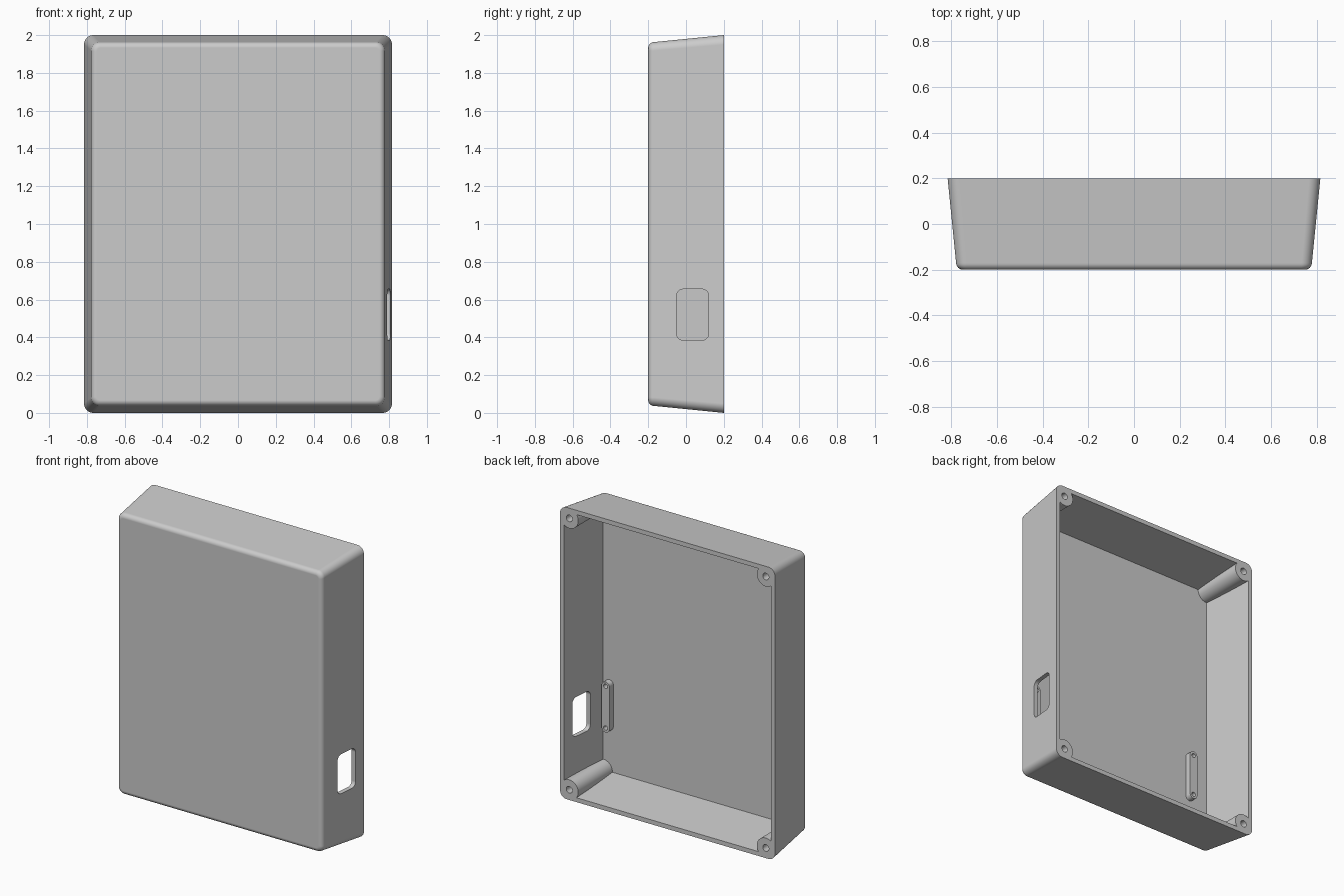
import bpy, bmesh, math

if "Cube" in bpy.data.objects:
    bpy.data.objects.remove(bpy.data.objects["Cube"])

plastic = bpy.data.materials.new("plain grey plastic")
plastic.diffuse_color = (0.6, 0.6, 0.6, 1)
plastic.use_nodes = True
plastic.node_tree.nodes["Principled BSDF"].inputs["Base Color"].default_value = plastic.diffuse_color


def rounded_rect(hw, hh, r, n=8):
    """Points of a rounded rectangle centred on the origin."""
    pts = []
    for k, (sx, sy) in enumerate([(1, 1), (-1, 1), (-1, -1), (1, -1)]):
        for i in range(n + 1):
            a = math.pi / 2 * (k + i / n)
            pts.append((sx * (hw - r) + r * math.cos(a), sy * (hh - r) + r * math.sin(a)))
    return pts


def loft(name, rings):
    """Closed solid through a list of matching 3D rings."""
    bm = bmesh.new()
    loops = [[bm.verts.new(p) for p in ring] for ring in rings]
    n = len(loops[0])
    for a, b in zip(loops, loops[1:]):
        for i in range(n):
            j = (i + 1) % n
            bm.faces.new((a[i], a[j], b[j], b[i]))
    bm.faces.new(loops[0])
    bm.faces.new(loops[-1])
    bmesh.ops.remove_doubles(bm, verts=bm.verts, dist=1e-5)
    bmesh.ops.recalc_face_normals(bm, faces=bm.faces)
    me = bpy.data.meshes.new(name)
    bm.to_mesh(me)
    bm.free()
    me.materials.append(plastic)
    ob = bpy.data.objects.new(name, me)
    bpy.context.collection.objects.link(ob)
    return ob


def ring_y(inset, y, r):
    """Rounded outline of the box at depth y, inset from the rim outline."""
    return [(px, y, pz + 1) for px, pz in rounded_rect(0.815 - inset, 1 - inset, r)]


def rod(name, x, z, r, y0, y1, n=32):
    """Round rod along y."""
    c = [(x + r * math.cos(2 * math.pi * i / n), z + r * math.sin(2 * math.pi * i / n)) for i in range(n)]
    return loft(name, [[(px, y, pz) for px, pz in c] for y in (y0, y1)])


def apply_mod(ob, mod):
    bpy.context.view_layer.objects.active = ob
    bpy.ops.object.modifier_apply(modifier=mod.name)


def cut(ob, cutter):
    mod = ob.modifiers.new("cut", 'BOOLEAN')
    mod.operation, mod.solver, mod.object = 'DIFFERENCE', 'EXACT', cutter
    apply_mod(ob, mod)
    bpy.data.objects.remove(cutter)


def finish(ob):
    bpy.ops.object.select_all(action='DESELECT')
    ob.select_set(True)
    bpy.context.view_layer.objects.active = ob
    bpy.ops.object.shade_smooth_by_angle(angle=math.radians(30))
    mod = ob.modifiers.new("even normals", 'WEIGHTED_NORMAL')
    mod.keep_sharp = True
    apply_mod(ob, mod)


# Tapered outer shell with a rounded front edge
rings = [ring_y(0, 0.2, 0.05)]
F = 0.03
for i in range(7):
    a = math.pi / 2 * i / 6
    rings.append(ring_y(0.037 + F * (1 - math.cos(a)), -0.2 + F - F * math.sin(a),
                        0.045 - 0.025 * (1 - math.cos(a))))
case = loft("case_shell", rings)

# Tapered cavity, leaving round screw posts in the corners
SLOPE = 0.1
cavity = loft("cavity", [ring_y(0.03 + SLOPE * (0.2 - y), y, 0.02) for y in (0.25, -0.17)])
corners = [(sx * 0.745, 1 + sz * 0.93) for sx in (-1, 1) for sz in (-1, 1)]
for x, z in corners:
    cut(cavity, rod("post", x, z, 0.068, -0.3, 0.4, 48))
cut(case, cavity)

# Screw holes in the corner posts
for x, z in corners:
    cut(case, rod("screw_hole", x, z, 0.023, -0.08, 0.3))

# Rounded port opening in the right wall
port = rounded_rect(0.085, 0.135, 0.035)
cut(case, loft("port", [[(x, py + 0.035, pz + 0.52) for py, pz in port] for x in (0.68, 0.95)]))
finish(case)

# Two round-ended mounting bars on the inside of the front, each with two holes
for name, x in (("right_mounting_bar", 0.70), ("left_mounting_bar", -0.605)):
    outline = rounded_rect(0.03, 0.173, 0.03)
    bar = loft(name, [[(x + px, y, 0.523 + pz) for px, pz in outline] for y in (-0.175, -0.128)])
    for s in (-1, 1):
        cut(bar, rod("bar_hole", x, 0.523 + s * 0.143, 0.015, -0.165, 0, 24))
    finish(bar)
